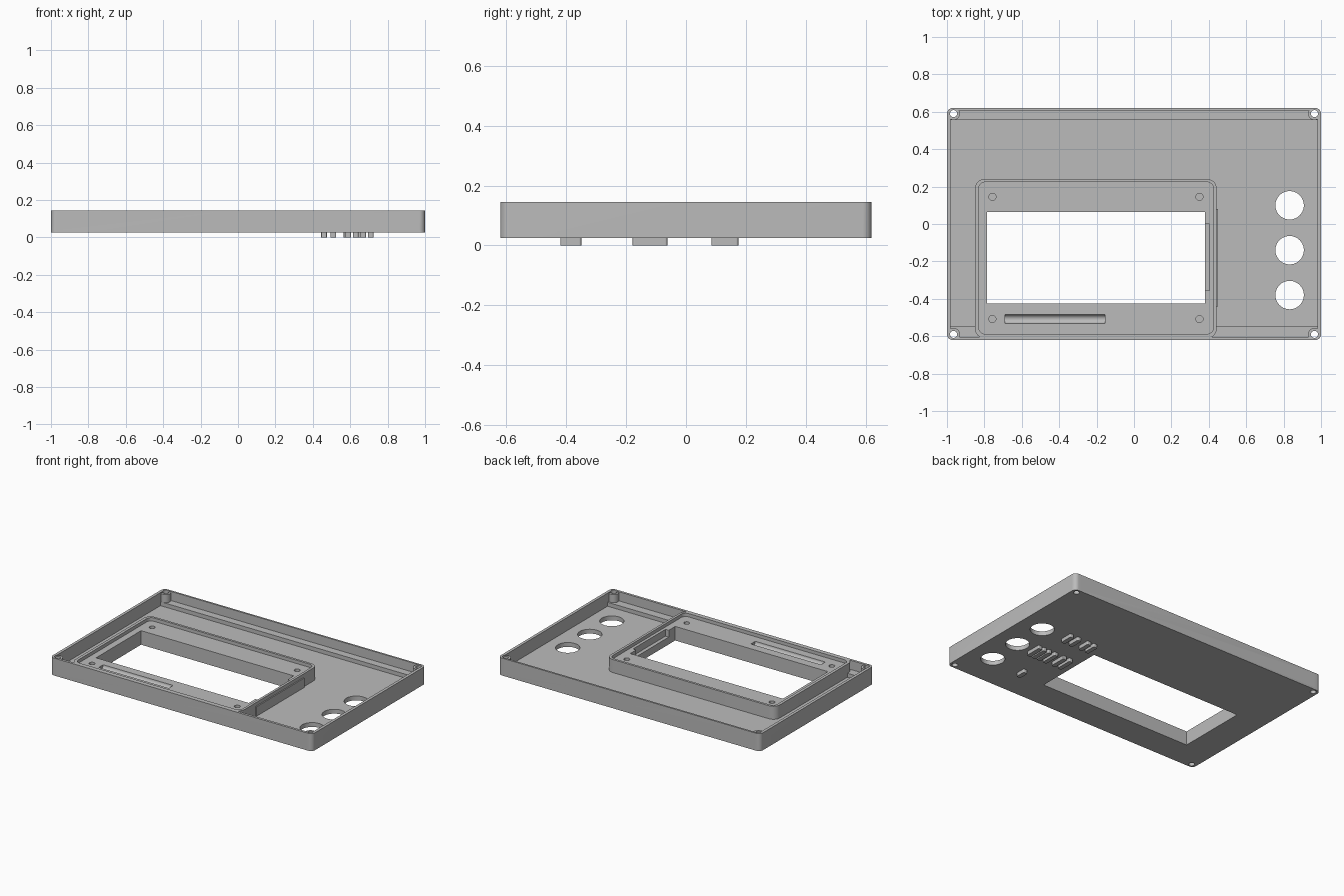
import bpy, bmesh, math

old = bpy.data.objects.get("Cube")
if old:
    bpy.data.objects.remove(old, do_unlink=True)

grey = bpy.data.materials.new("plain grey")
grey.use_nodes = True
grey.diffuse_color = (0.5, 0.5, 0.5, 1)
grey.node_tree.nodes["Principled BSDF"].inputs["Base Color"].default_value = (0.5, 0.5, 0.5, 1)

BASE, FLOOR, TOP = 0.025, 0.055, 0.145


def prism(name, outline, z0, z1):
    """Extrude a 2D outline between two heights."""
    bm = bmesh.new()
    low = [bm.verts.new((x, y, z0)) for x, y in outline]
    high = [bm.verts.new((x, y, z1)) for x, y in outline]
    bm.faces.new(low[::-1])
    bm.faces.new(high)
    n = len(outline)
    for i in range(n):
        j = (i + 1) % n
        bm.faces.new((low[i], low[j], high[j], high[i]))
    mesh = bpy.data.meshes.new(name)
    bm.to_mesh(mesh)
    bm.free()
    mesh.materials.append(grey)
    obj = bpy.data.objects.new(name, mesh)
    bpy.context.collection.objects.link(obj)
    return obj


def slab(name, x0, x1, y0, y1, z0, z1, r=0.0, steps=8):
    """Block with optionally rounded vertical corners."""
    if r == 0:
        pts = [(x0, y0), (x1, y0), (x1, y1), (x0, y1)]
    else:
        pts = []
        corners = [(x1 - r, y1 - r), (x0 + r, y1 - r), (x0 + r, y0 + r), (x1 - r, y0 + r)]
        for k, (cx, cy) in enumerate(corners):
            for s in range(steps + 1):
                a = (k + s / steps) * math.pi / 2
                pts.append((cx + r * math.cos(a), cy + r * math.sin(a)))
    return prism(name, pts, z0, z1)


def disc(name, x, y, r, z0, z1, n=40):
    turn = [2 * math.pi * i / n for i in range(n)]
    return prism(name, [(x + r * math.cos(a), y + r * math.sin(a)) for a in turn], z0, z1)


def combine(target, other, operation="DIFFERENCE"):
    """Apply a boolean and discard the helper."""
    other.hide_render = True
    mod = target.modifiers.new("cut", "BOOLEAN")
    mod.operation = operation
    mod.solver = "EXACT"
    mod.object = other
    bpy.context.view_layer.objects.active = target
    bpy.ops.object.modifier_apply(modifier=mod.name)
    bpy.data.objects.remove(other, do_unlink=True)


# Tray with thin walls
tray = slab("tray", -1, 1, -0.62, 0.62, BASE, TOP, 0.03)
combine(tray, slab("hollow", -0.98, 0.98, -0.603, 0.607, FLOOR, 0.3, 0.015))

# Low ledges along the front and back walls
for name, y0, y1 in (("back_ledge", 0.555, 0.612), ("front_ledge", -0.61, -0.545)):
    combine(tray, slab(name, -0.985, 0.985, y0, y1, 0.045, 0.082), "UNION")

# Screw bosses in the corners
corners = [(sx * 0.965, sy * 0.59) for sx in (-1, 1) for sy in (-1, 1)]
for x, y in corners:
    combine(tray, disc("boss", x, y, 0.034, 0.04, 0.138), "UNION")
# Trim boss overhang to the outer shell
combine(tray, slab("trim", -1, 1, -0.62, 0.62, 0, 0.3, 0.03), "INTERSECT")
for x, y in corners:
    combine(tray, disc("screw_hole", x, y, 0.019, -0.1, 0.3))

# Three round control holes
for y in (0.1, -0.14, -0.38):
    combine(tray, disc("control_hole", 0.832, y, 0.076, -0.1, 0.3, 64))

# Raised display frame with a recessed seat
frame = slab("display_frame", -0.85, 0.442, -0.61, 0.24, 0.045, TOP, 0.05)
combine(frame, slab("seat", -0.83, 0.425, -0.588, 0.224, 0.122, 0.3, 0.035))
combine(frame, slab("side_rib", 0.43, 0.45, -0.44, 0.08, 0.05, 0.12), "UNION")

# Window through frame and floor
for part in (frame, tray):
    combine(part, slab("window", -0.785, 0.38, -0.425, 0.065, -0.1, 0.3))

# Side notch of the window
combine(frame, slab("notch", 0.36, 0.405, -0.355, 0, 0.075, 0.3))

# Blind mounting holes
for x in (-0.757, 0.35):
    for y in (-0.508, 0.145):
        combine(frame, disc("mount_hole", x, y, 0.019, 0.07, 0.3, 24))

# Round-bottomed groove
groove = disc("groove", 0, 0, 0.024, -0.267, 0.267, 32)
groove.rotation_euler = (0, math.pi / 2, 0)
groove.location = (-0.423, -0.508, 0.122)
bpy.context.view_layer.update()
combine(frame, groove)

# Plain raised bars beside the control holes, on the underside
rows = ((0.13, 0.045, (0.46, 0.51, 0.59, 0.65)),
        (-0.12, 0.058, (0.46, 0.51, 0.58, 0.63, 0.67, 0.71)),
        (-0.385, 0.035, (0.59,)))
for y, half, places in rows:
    for x in places:
        slab("underside_bar", x - 0.015, x + 0.015, y - half, y + half, 0, 0.03, 0.008, 4)

# Smooth the round walls, keep edges sharp
for obj in (tray, frame):
    bpy.ops.object.select_all(action="DESELECT")
    obj.select_set(True)
    bpy.context.view_layer.objects.active = obj
    bpy.ops.object.shade_smooth_by_angle(angle=math.radians(30))
